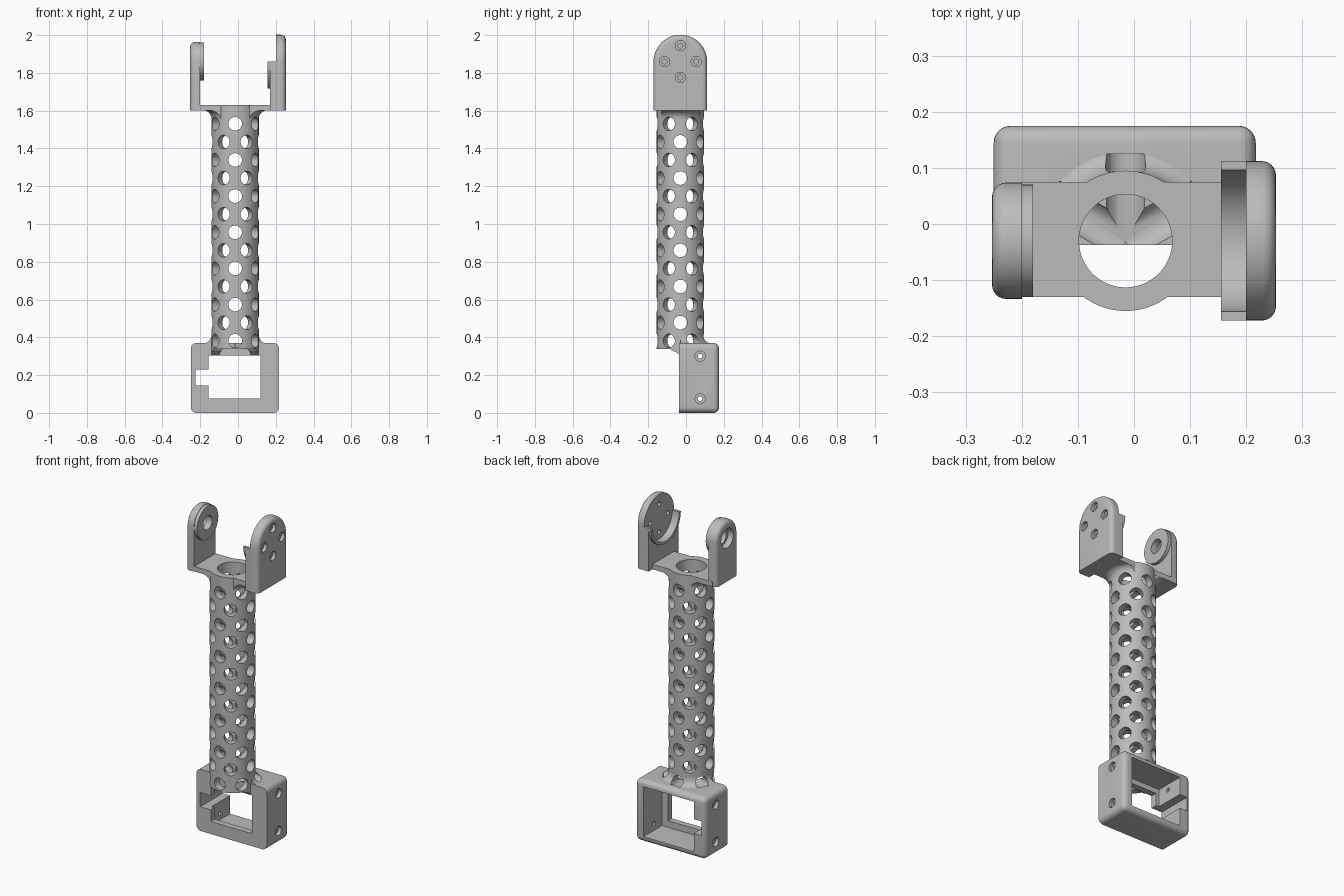
import bpy, bmesh, math
from mathutils import Matrix, Vector

old = bpy.data.objects.get("Cube")
if old:
    bpy.data.objects.remove(old, do_unlink=True)

grey = bpy.data.materials.new("plain_grey")
grey.use_nodes = True
colour = (0.5, 0.5, 0.5, 1)
grey.diffuse_color = colour
grey.node_tree.nodes["Principled BSDF"].inputs["Base Color"].default_value = colour

CX, CY = -0.015, -0.03          # tube axis
R_OUT, R_IN = 0.125, 0.083
PIVOT_Z = 1.86


def finish(name, bm):
    bmesh.ops.recalc_face_normals(bm, faces=bm.faces)
    mesh = bpy.data.meshes.new(name)
    bm.to_mesh(mesh)
    bm.free()
    ob = bpy.data.objects.new(name, mesh)
    ob.data.materials.append(grey)
    bpy.context.collection.objects.link(ob)
    return ob


def bevel(bm, rule, width):
    edges = [e for e in bm.edges if rule(e)]
    bmesh.ops.bevel(bm, geom=edges, offset=width, segments=6,
                    profile=0.5, affect='EDGES')


def box(name, x, y, z, rule=None, width=0.03):
    bm = bmesh.new()
    bmesh.ops.create_cube(bm, size=1)
    for v in bm.verts:
        v.co = [r[0] if c < 0 else r[1] for c, r in zip(v.co, (x, y, z))]
    if rule:
        bevel(bm, rule, width)
    return finish(name, bm)


def add_rod(bm, a, b, r, r2=None, sides=48):
    a, b = Vector(a), Vector(b)
    turn = (b - a).to_track_quat('Z', 'Y').to_matrix().to_4x4()
    bmesh.ops.create_cone(bm, cap_ends=True, segments=sides, radius1=r,
                          radius2=r if r2 is None else r2, depth=(b - a).length,
                          matrix=Matrix.Translation((a + b) / 2) @ turn)


def rod(name, a, b, r, sides=48):
    bm = bmesh.new()
    add_rod(bm, a, b, r, sides=sides)
    return finish(name, bm)


def upright(name, r, z0, z1):
    return rod(name, (CX, CY, z0), (CX, CY, z1), r, 64)


def prism_x(name, pts, x0, x1, rule=None, width=0.03):
    bm = bmesh.new()
    face = bm.faces.new([bm.verts.new((x0, y, z)) for y, z in pts])
    res = bmesh.ops.extrude_face_region(bm, geom=[face])
    for g in res["geom"]:
        if isinstance(g, bmesh.types.BMVert):
            g.co.x = x1
    bmesh.ops.recalc_face_normals(bm, faces=bm.faces)
    if rule:
        bevel(bm, rule, width)
    return finish(name, bm)


def arc(r, a0, a1, n=32):
    return [(CY + r * math.cos(a0 + (a1 - a0) * i / n),
             PIVOT_Z + r * math.sin(a0 + (a1 - a0) * i / n)) for i in range(n + 1)]


def boolean(ob, tool, op='DIFFERENCE', keep=False):
    mod = ob.modifiers.new(op.title(), 'BOOLEAN')
    mod.operation, mod.object, mod.solver = op, tool, 'EXACT'
    bpy.ops.object.select_all(action='DESELECT')
    bpy.context.view_layer.objects.active = ob
    ob.select_set(True)
    bpy.ops.object.modifier_apply(modifier=mod.name)
    if not keep:
        bpy.data.objects.remove(tool, do_unlink=True)


def screw_hole(ob, x_face, x_in, y, z, wide=0.027, slim=0.012, depth=0.02):
    s = 1 if x_in > x_face else -1
    boolean(ob, rod("cut", (x_face - s * .02, y, z), (x_face + s * depth, y, z), wide, 24))
    boolean(ob, rod("cut", (x_face, y, z), (x_in, y, z), slim, 16))


# Staggered radial holes of the tube
bm = bmesh.new()
for row in range(13):
    for k in range(6):
        a = math.radians(30 + 60 * k + 30 * (row % 2))
        d = Vector((math.cos(a), math.sin(a), 0))
        p = Vector((CX, CY, 0.382 + 0.0957 * row))
        add_rod(bm, p + d * 0.0745, p + d * 0.155, 0.036, sides=24)
holes = finish("hole_cutter", bm)
holes.hide_render = True

# Perforated tube
tube = upright("perforated_tube", R_OUT, 0.338, 1.63)
boolean(tube, upright("cut", R_IN, 0.2, 1.8))
boolean(tube, holes, keep=True)


# Curved collars where the tube meets the bracket and the housing
def collar(name, z, up, y0, y1, bore):
    bm = bmesh.new()
    n, w = 6, 0.045
    rings = []
    prof = [(R_OUT - 0.005, w)] + [
        (R_OUT + w * (1 - math.sin(t)), w * (1 - math.cos(t)))
        for t in [math.pi / 2 * (1 - i / n) for i in range(n + 1)]]
    prof.append((R_OUT + w, -0.01))
    for r, h in prof:
        rings.append([bm.verts.new((CX + r * math.cos(i * math.tau / 64),
                                    CY + r * math.sin(i * math.tau / 64),
                                    z + up * h)) for i in range(64)])
    for lo, hi in zip(rings, rings[1:]):
        for i in range(64):
            j = (i + 1) % 64
            bm.faces.new((lo[i], lo[j], hi[j], hi[i]))
    bm.faces.new(rings[0])
    bm.faces.new(rings[-1])
    ob = finish(name, bm)
    boolean(ob, box("cut", (-1, 1), (y0, y1), (0, 2)), 'INTERSECT')
    boolean(ob, upright("cut", bore, 0, 2))
    boolean(ob, holes, keep=True)
    return ob


collar("top_collar", 1.602, -1, -0.129, 0.074, 0.1)
collar("bottom_collar", 0.368, 1, -0.03, 0.17, 0.1)
bpy.data.objects.remove(holes, do_unlink=True)

# Servo housing: rounded frame, back cavity, front window and cable notch
housing = box("servo_housing", (-0.25, 0.217), (-0.037, 0.175), (0, 0.37),
              lambda e: any(v.co.y > 0 for v in e.verts))
boolean(housing, box("cut", (-0.175, 0.16), (0, 0.3), (0.035, 0.335)))
boolean(housing, box("cut", (-0.155, 0.12), (-0.1, 0.1), (0.075, 0.305)))
boolean(housing, box("cut", (-0.225, -0.1), (-0.1, 0.3), (0.145, 0.23)))
for z in (0.075, 0.3):
    screw_hole(housing, 0.217, 0.1, 0.075, z)
    screw_hole(housing, -0.25, -0.1, 0.075, z)
for deg in (30, 90, 150):
    d = Vector((math.cos(math.radians(deg)), math.sin(math.radians(deg)), 0))
    p = Vector((CX, CY, 0.382))
    boolean(housing, rod("cut", p, p + d * 0.155, 0.036, 24))

# Gusset under the front half of the tube
gusset = prism_x("tube_gusset", [(-0.035, 0.305), (-0.035, 0.345), (-0.085, 0.345),
                                 (-0.075, 0.33), (-0.05, 0.32)], -0.2, 0.2)
boolean(gusset, upright("cut", R_OUT, 0.2, 0.5), 'INTERSECT')
boolean(gusset, upright("cut", R_IN, 0.1, 0.6))

# Bracket floor
floor = box("bracket_floor", (-0.23, 0.23), (-0.13, 0.075), (1.6, 1.63))
boolean(floor, upright("cut", 0.1, 1.5, 1.7))


# Round-topped arms with softened outer rims
def arm(name, r, x_in, x_out):
    pts = [(CY - r, 1.6), (CY + r, 1.6)] + arc(r, 0, math.pi)
    return prism_x(name, pts, x_in, x_out, lambda e: all(
        abs(v.co.x - x_out) < 1e-5 for v in e.verts)
        and any(v.co.z > 1.61 for v in e.verts), 0.025)


idler = arm("idler_arm", 0.1035, -0.2, -0.253)
boolean(idler, rod("boss", (-0.21, CY, PIVOT_Z), (-0.18, CY, PIVOT_Z), 0.1, 64), 'UNION')
screw_hole(idler, -0.253, -0.1, CY, PIVOT_Z, 0.058, 0.042, 0.035)

drive = arm("drive_arm", 0.142, 0.2, 0.253)
for y, z in ((0, 0.084), (0, -0.084), (0.084, 0), (-0.084, 0)):
    screw_hole(drive, 0.253, 0.1, CY + y, PIVOT_Z + z, slim=0.013)

# Thick lower pad of the drive arm with round horn pocket
pad = box("drive_arm_pad", (0.17, 0.201), (CY - 0.142, CY + 0.142), (1.6, PIVOT_Z))
boolean(pad, rod("cut", (0.1, CY, PIVOT_Z), (0.3, CY, PIVOT_Z), 0.126, 96))

# Half-ring lip around the pocket
prism_x("horn_lip", arc(0.142, math.pi, math.tau) + arc(0.126, math.tau, math.pi),
        0.155, 0.201)

# Smooth round surfaces, keep edges crisp
bpy.ops.object.select_all(action='DESELECT')
for ob in bpy.context.collection.objects:
    if ob.type == 'MESH' and grey.name in ob.data.materials:
        ob.select_set(True)
        bpy.context.view_layer.objects.active = ob
bpy.ops.object.shade_smooth_by_angle(angle=math.radians(30))
